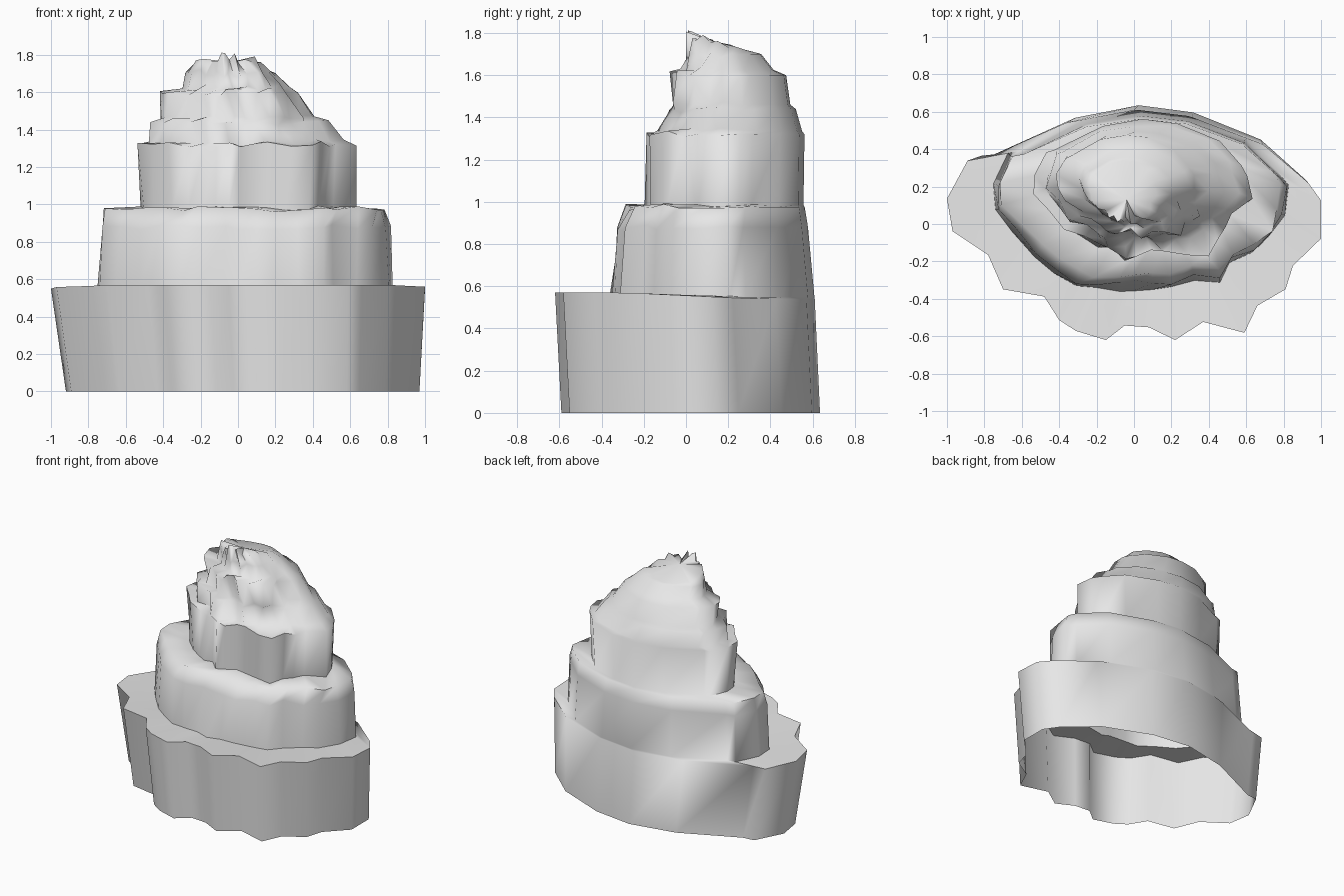
import bpy
import bmesh
import math
import random
from mathutils import Vector

if "Cube" in bpy.data.objects:
    bpy.data.objects.remove(bpy.data.objects["Cube"], do_unlink=True)

random.seed(7)

# Material
stone = bpy.data.materials.new("grey stone")
stone.use_nodes = True
grey = (0.8, 0.8, 0.8, 1)
stone.diffuse_color = grey
stone.node_tree.nodes["Principled BSDF"].inputs["Base Color"].default_value = grey

# Jagged footprint, counterclockwise from the middle of the back
FOOTPRINT = [
    (0, .64), (-.36, .57), (-.8, .37), (-.89, .36), (-1, .15), (-.97, -.03),
    (-.78, -.16), (-.7, -.35), (-.48, -.39), (-.4, -.52), (-.31, -.58),
    (-.15, -.63), (-.05, -.55), (.08, -.56), (.22, -.63), (.37, -.53),
    (.59, -.59), (.66, -.44), (.81, -.35), (.85, -.22), (1, -.07),
    (1, .14), (.93, .24), (.69, .45), (.31, .6),
]
HALF_DEPTH = .64

# Terraces, each a list of rings: height, left and right limit, front and back limit
TERRACES = [
    [(0, -.92, .97, -.6, .635), (.54, -1, 1, -.63, .61)],
    [(.55, -.77, .84, -.4, .6), (.88, -.75, .83, -.37, .57), (.975, -.74, .81, -.31, .555)],
    [(.985, -.54, .62, -.2, .55), (1.32, -.55, .64, -.2, .555)],
    [(1.335, -.49, .55, -.14, .55), (1.44, -.48, .47, -.11, .52)],
    [(1.46, -.42, .43, -.09, .5), (1.6, -.42, .33, -.08, .48)],
    [(1.625, -.31, .29, -.03, .42), (1.7, -.29, .21, 0, .36)],
    [(1.77, -.25, .13, 0, .34)],
]


def front_weight(v):
    """One at the front, zero at the back."""
    return min(1, max(0, .55 - v))


def ring_points(ring, jag, rough, first, last):
    z, x0, x1, y0, y1 = ring
    points = []
    for (x, y), j in zip(FOOTPRINT, jag):
        uv = Vector((x, y / HALF_DEPTH))
        w = front_weight(uv.y)
        if first:
            # The lowest terrace keeps the footprint and lifts a little at the front
            lift = .03 * w * (z > 0)
        else:
            uv = uv.lerp(uv.normalized(), .5) * j
            uv *= 1 + random.uniform(-rough, rough) * w
            lift = random.uniform(-rough, rough) * w * .3
        px = (x0 + x1) / 2 + uv.x * (x1 - x0) / 2
        py = (y0 + y1) / 2 + uv.y * (y1 - y0) / 2
        # The summit slopes down to the back
        pz = z + lift + (.02 - py * .25 if last else 0)
        points.append((px, py, pz))
    return points


# Mound wall and ledges
bm = bmesh.new()
rings = []
for level, terrace in enumerate(TERRACES):
    jag = []
    for x, y in FOOTPRINT:
        amount = .02 + .12 * front_weight(y / HALF_DEPTH) + .006 * level
        jag.append(1.02 - random.uniform(0, amount))
    for ring in terrace:
        pts = ring_points(ring, jag, .04 + .008 * level,
                          level == 0, level == len(TERRACES) - 1)
        rings.append([bm.verts.new(p) for p in pts])

count = len(FOOTPRINT)
for low, high in zip(rings, rings[1:]):
    for i in range(count):
        k = (i + 1) % count
        bm.faces.new((low[i], low[k], high[k], high[i]))

# Summit cap, the underside stays open
peak = bm.verts.new((-.04, .13, 1.76))
top = rings[-1]
for i in range(count):
    bm.faces.new((top[i], top[(i + 1) % count], peak))

mesh = bpy.data.meshes.new("rock_mound")
bm.to_mesh(mesh)
bm.free()
mesh.materials.append(stone)
mound = bpy.data.objects.new("rock_mound", mesh)
bpy.context.collection.objects.link(mound)

# Smooth rock with sharp ledge rims
bpy.ops.object.select_all(action="DESELECT")
mound.select_set(True)
bpy.context.view_layer.objects.active = mound
bpy.ops.object.shade_smooth_by_angle(angle=math.radians(80))
